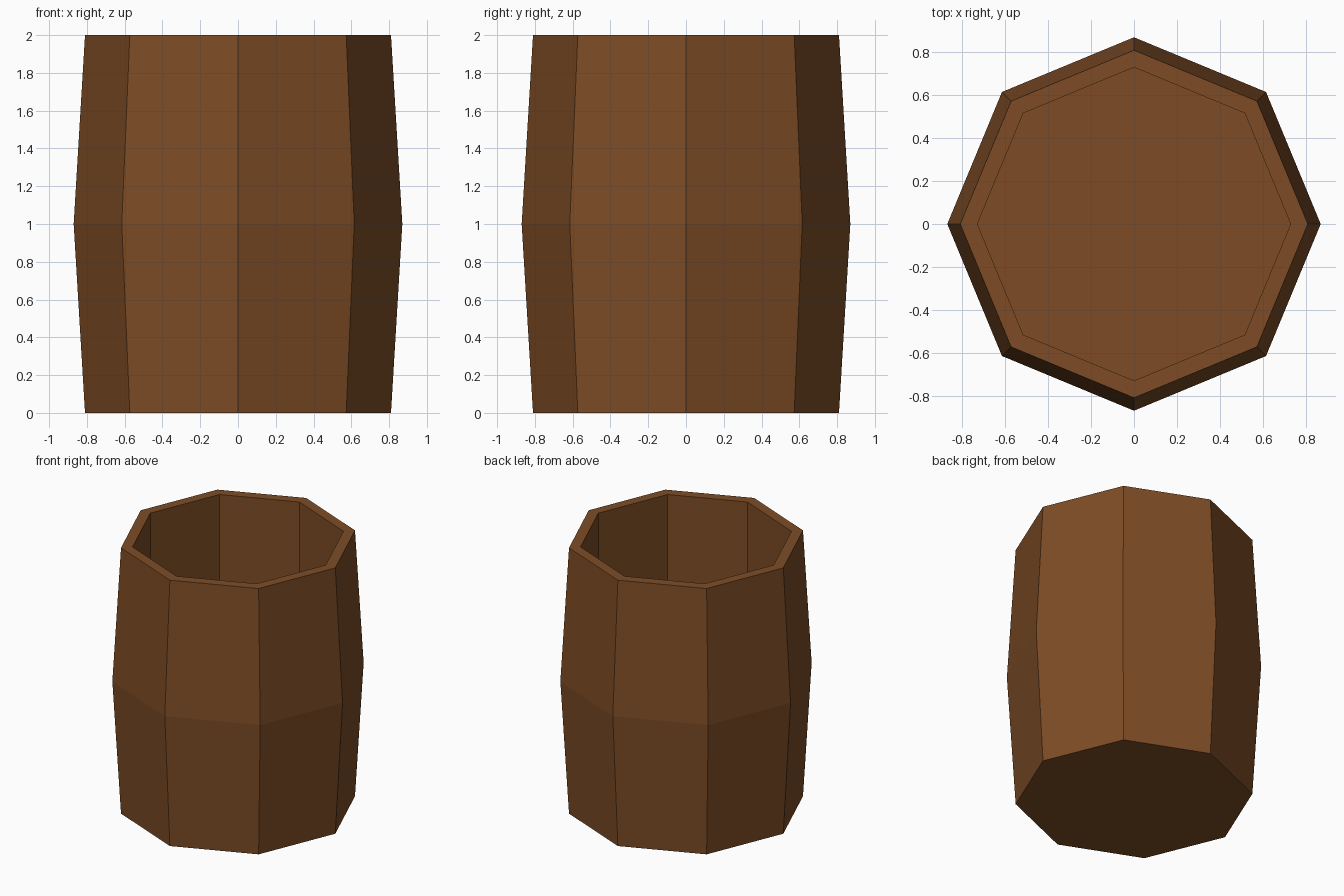
import bpy, bmesh, math

if "Cube" in bpy.data.objects:
    bpy.data.objects.remove(bpy.data.objects["Cube"])

SIDES = 8
# (radius, height): underside, belly, rim, then straight inner wall to the floor
PROFILE = [(0.81, 0.0), (0.87, 1.0), (0.81, 2.0), (0.73, 2.0), (0.73, 0.08)]

wood = bpy.data.materials.new("brown wood")
wood.diffuse_color = (0.205, 0.073, 0.019, 1.0)
wood.use_nodes = True
wood.node_tree.nodes["Principled BSDF"].inputs["Base Color"].default_value = wood.diffuse_color

# Open barrel: stacked octagon rings joined by flat staves
bm = bmesh.new()
rings = []
for r, z in PROFILE:
    rings.append([bm.verts.new((r * math.cos(math.tau * i / SIDES),
                                r * math.sin(math.tau * i / SIDES), z))
                  for i in range(SIDES)])
for low, high in zip(rings, rings[1:]):
    for i in range(SIDES):
        j = (i + 1) % SIDES
        bm.faces.new((low[i], low[j], high[j], high[i]))

# Underside and inner floor
bm.faces.new(rings[0][::-1])
bm.faces.new(rings[-1])
bmesh.ops.recalc_face_normals(bm, faces=bm.faces)

mesh = bpy.data.meshes.new("barrel")
bm.to_mesh(mesh)
bm.free()
mesh.materials.append(wood)
barrel = bpy.data.objects.new("barrel", mesh)
bpy.context.collection.objects.link(barrel)
